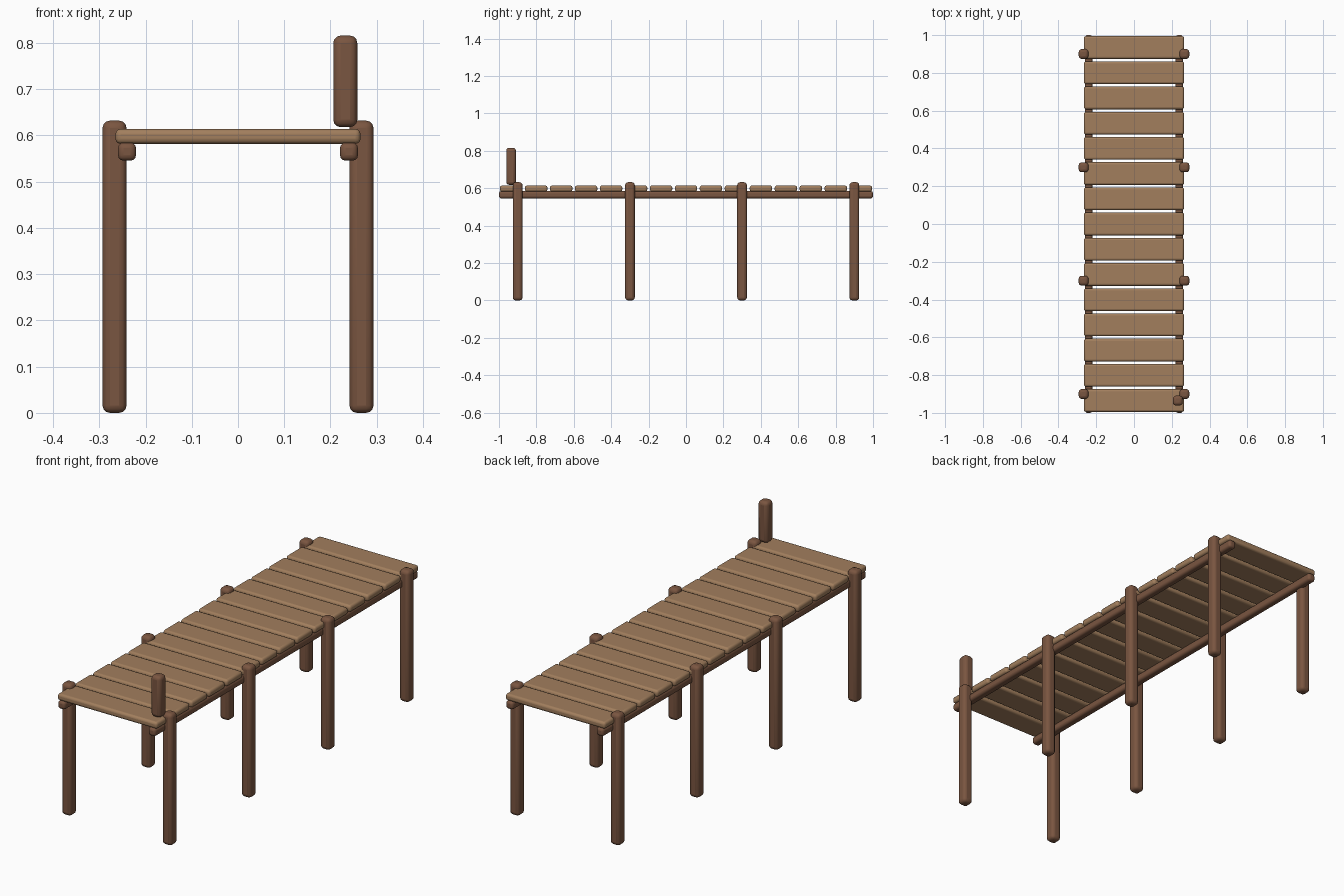
import bpy

old = bpy.data.objects.get("Cube")
if old:
    bpy.data.objects.remove(old, do_unlink=True)


def make_material(name, rgb):
    mat = bpy.data.materials.new(name)
    mat.use_nodes = True
    color = (*rgb, 1.0)
    mat.diffuse_color = color
    mat.node_tree.nodes["Principled BSDF"].inputs["Base Color"].default_value = color
    return mat


dark_wood = make_material("dark wood", (0.195, 0.092, 0.052))
light_wood = make_material("light wood", (0.36, 0.21, 0.11))


def timber(name, center, size, bevel, mat):
    """Box with rounded edges."""
    bpy.ops.mesh.primitive_cube_add(size=1, location=center)
    obj = bpy.context.object
    obj.name = name
    obj.scale = size
    bpy.ops.object.transform_apply(location=False, rotation=False, scale=True)
    mod = obj.modifiers.new("rounded edges", "BEVEL")
    mod.width = bevel
    mod.segments = 3
    obj.data.materials.append(mat)
    bpy.ops.object.shade_smooth_by_angle()
    return obj


for side, x in (("left", 1), ("right", -1)):
    # Support posts
    for i, y in enumerate((-0.9, -0.3, 0.3, 0.9)):
        timber(f"{side}_post_{i + 1}", (x * 0.267, y, 0.316),
               (0.052, 0.052, 0.632), 0.016, dark_wood)
    # Long beam under the deck
    timber(f"{side}_beam", (x * 0.24, 0, 0.565), (0.039, 2, 0.039), 0.012, dark_wood)

# Deck planks
for i in range(15):
    timber(f"plank_{i + 1}", (0, (i - 7) * 0.1335, 0.598),
           (0.53, 0.12, 0.032), 0.011, light_wood)

# Short mooring post on the deck
timber("mooring_post", (0.232, -0.935, 0.717), (0.052, 0.052, 0.198), 0.016, dark_wood)
